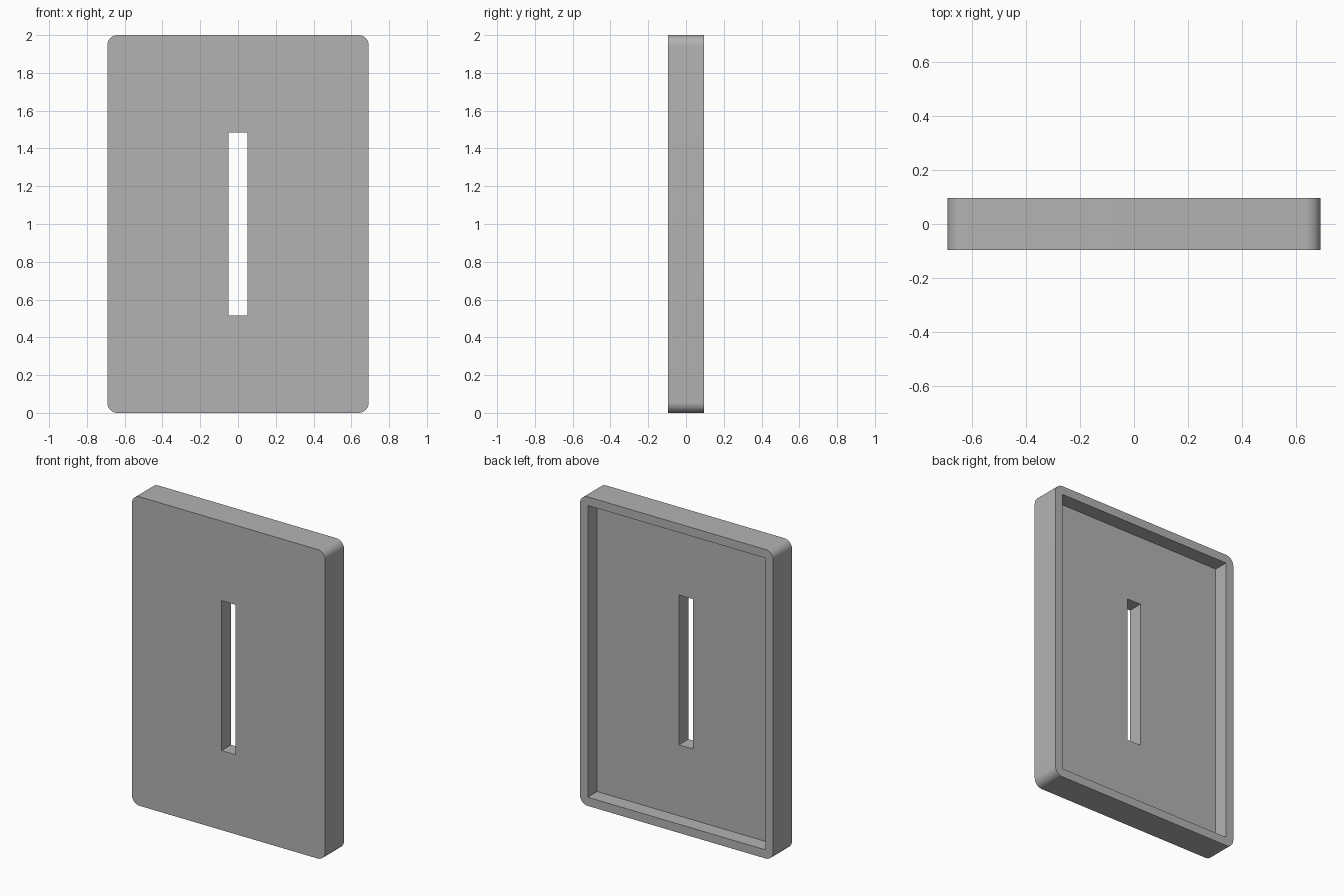
import bpy
import bmesh
import math

cube = bpy.data.objects.get("Cube")
if cube:
    bpy.data.objects.remove(cube, do_unlink=True)

WIDTH, DEPTH, HEIGHT = 1.384, 0.192, 2.0
RADIUS = 0.055
RIM = 0.056
PANEL = DEPTH / 2          # thickness of the front panel
SLOT_W, SLOT_H = 0.1, 0.97
MID = HEIGHT / 2

grey = bpy.data.materials.new("plain grey")
grey.use_nodes = True
grey.diffuse_color = (0.45, 0.45, 0.45, 1)
grey.node_tree.nodes["Principled BSDF"].inputs["Base Color"].default_value = (0.45, 0.45, 0.45, 1)


def make_box(name, size, y):
    """Box centred on x, at half height, with its middle at y."""
    bm = bmesh.new()
    bmesh.ops.create_cube(bm, size=1)
    bmesh.ops.scale(bm, vec=size, verts=bm.verts)
    bmesh.ops.translate(bm, vec=(0, y, MID), verts=bm.verts)
    mesh = bpy.data.meshes.new(name)
    bm.to_mesh(mesh)
    bm.free()
    mesh.materials.append(grey)
    obj = bpy.data.objects.new(name, mesh)
    bpy.context.collection.objects.link(obj)
    return obj


# Cover plate with its four outer corners rounded
plate = make_box("cover_plate", (WIDTH, DEPTH, HEIGHT), 0)
bm = bmesh.new()
bm.from_mesh(plate.data)
corners = [e for e in bm.edges if abs(e.verts[0].co.y - e.verts[1].co.y) > DEPTH / 2]
bmesh.ops.bevel(bm, geom=corners, offset=RADIUS, segments=10, profile=0.5, affect='EDGES')
bm.to_mesh(plate.data)
bm.free()

# Cutters: the square-cornered hollow in the back and the through slot
cutters = [
    make_box("back_recess_cutter",
             (WIDTH - 2 * RIM, DEPTH, HEIGHT - 2 * RIM), -DEPTH / 2 + PANEL + DEPTH / 2),
    make_box("slot_cutter", (SLOT_W, DEPTH * 2, SLOT_H), 0),
]
for cutter in cutters:
    cutter.hide_render = True
    cutter.hide_set(True)
    cutter.display_type = 'WIRE'
    cut = plate.modifiers.new(cutter.name, 'BOOLEAN')
    cut.operation = 'DIFFERENCE'
    cut.solver = 'EXACT'
    cut.object = cutter

# Bake the cuts and remove the cutters
bpy.context.view_layer.objects.active = plate
plate.select_set(True)
for cutter in cutters:
    bpy.ops.object.modifier_apply(modifier=cutter.name)
    bpy.data.objects.remove(cutter, do_unlink=True)

bpy.ops.object.shade_smooth_by_angle(angle=math.radians(30))
